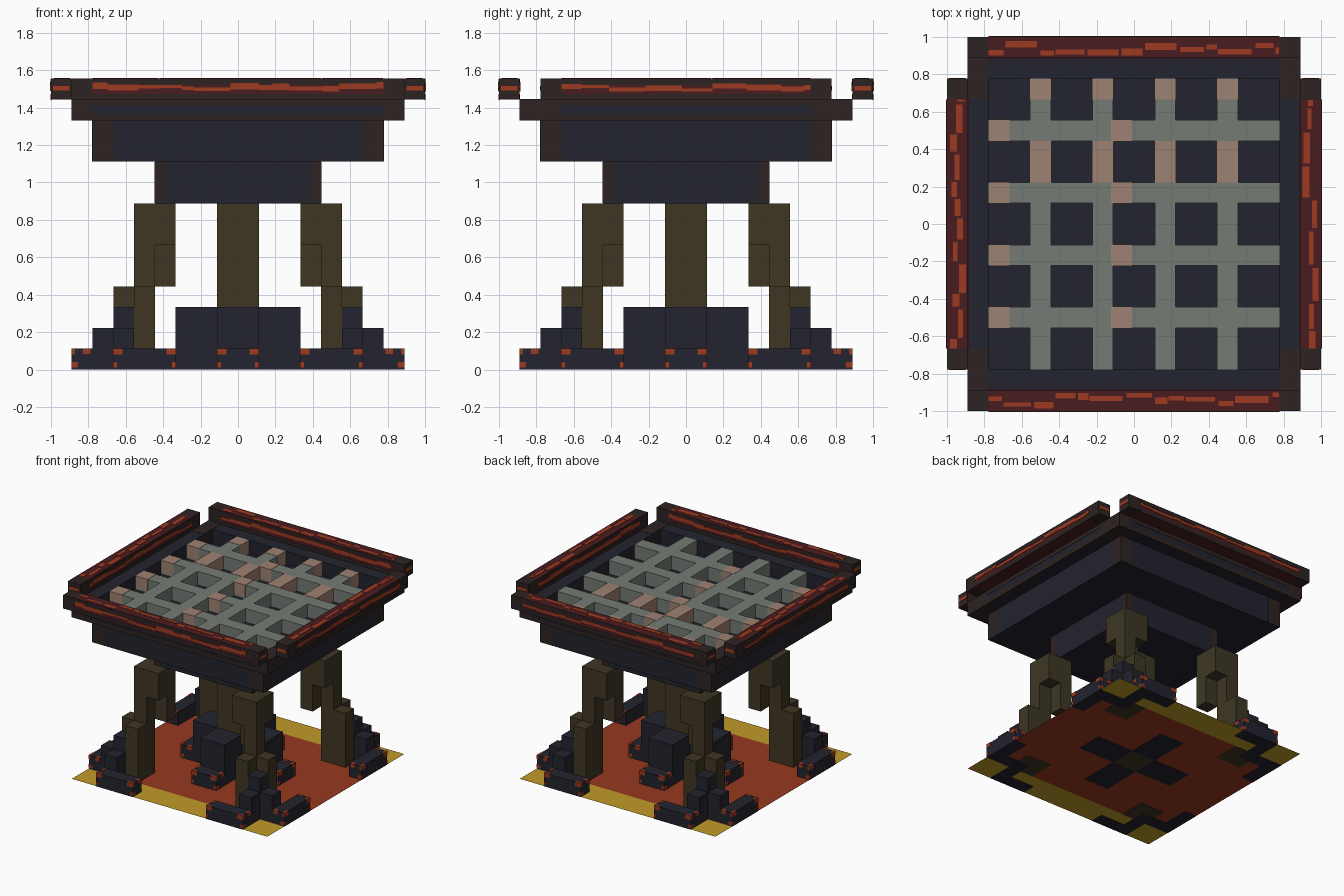
import bpy, bmesh, random
from mathutils import Vector

if "Cube" in bpy.data.objects:
    bpy.data.objects.remove(bpy.data.objects["Cube"])
random.seed(4)
U = 1 / 9  # block size


def lin(c):
    return c / 12.92 if c <= 0.04045 else ((c + 0.055) / 1.055) ** 2.4


def material(name, hexcol):
    rgb = [lin(int(hexcol[i:i + 2], 16) / 255) for i in (0, 2, 4)]
    m = bpy.data.materials.new(name)
    m.use_nodes = True
    m.diffuse_color = (*rgb, 1)
    b = m.node_tree.nodes["Principled BSDF"]
    b.inputs["Base Color"].default_value = (*rgb, 1)
    b.inputs["Roughness"].default_value = 0.9
    return m


NAVY = material("dark navy stone", "22232e")
BROWN = material("dark brown trim", "2d2322")
OLIVE = material("olive wood", "3e3624")
GREY = material("grey grate", "757b74")
TAN = material("tan rust", "9e8272")
MAROON = material("maroon rim", "4a1c20")
EMBER = material("ember orange", "9e3a20")
RED = material("red floor", "973820")
YELLOW = material("yellow border", "c09a28")


def boxes(name, mat, items):
    """One object from boxes given as (x0, x1, y0, y1, z0, z1) in blocks."""
    bm = bmesh.new()
    for x0, x1, y0, y1, z0, z1 in items:
        vs = bmesh.ops.create_cube(bm, size=1)["verts"]
        lo = Vector((min(x0, x1), min(y0, y1), z0))
        hi = Vector((max(x0, x1), max(y0, y1), z1))
        for v in vs:
            v.co = Vector([(lo[i] + hi[i]) / 2 + v.co[i] * (hi[i] - lo[i])
                           for i in range(3)]) * U
    me = bpy.data.meshes.new(name)
    bm.to_mesh(me)
    bm.free()
    me.materials.append(mat)
    ob = bpy.data.objects.new(name, me)
    bpy.context.collection.objects.link(ob)
    return ob


def corners(items):
    """Repeat boxes in all four corners."""
    return [(a * sx, b * sx, c * sy, d * sy, e, f) for sx in (1, -1)
            for sy in (1, -1) for a, b, c, d, e, f in items]


def swap(items):
    """Exchange x and y."""
    return [(c, d, a, b, e, f) for a, b, c, d, e, f in items]


def both(items):
    """Repeat boxes on the +y and -y sides."""
    return items + [(a, b, -d, -c, e, f) for a, b, c, d, e, f in items]


# Floor sheet with yellow borders
def sheet(name, mat, x, y0, y1):
    me = bpy.data.meshes.new(name)
    z = 0.002
    me.from_pydata([(-x * U, y0 * U, z), (x * U, y0 * U, z),
                    (x * U, y1 * U, z), (-x * U, y1 * U, z)], [], [(0, 1, 2, 3)])
    me.materials.append(mat)
    bpy.context.collection.objects.link(bpy.data.objects.new(name, me))


sheet("floor", RED, 8, -6, 6)
sheet("floor_border_front", YELLOW, 8, -8, -6)
sheet("floor_border_back", YELLOW, 8, 6, 8)

# Central column with four stone buttresses
boxes("center_column", OLIVE, [(-1, 1, -1, 1, 0, 8)])
arm = both([(-1, 1, 1, 3, 0, 3)])
toe = both([(-1, 1, 3, 4, 0, 1)])
boxes("center_buttresses", NAVY, arm + swap(arm))
boxes("center_toes", NAVY, toe + swap(toe))

# Corner legs: L-shaped post, stepped joint, upper block
boxes("lower_legs", OLIVE, corners([(4, 5, 4, 6, 0, 4), (5, 6, 4, 5, 0, 4)]))
boxes("upper_legs", OLIVE, corners([(3, 5, 3, 5, 6, 8), (3, 4, 3, 4, 4, 6),
                                    (4, 5, 4, 5, 4, 6)]))

# Stepped stones around the corner legs
step = [(5, 6, 6, 7, 0, 2)]
boxes("leg_stones", NAVY, corners([(5, 6, 5, 6, 0, 3)] + step + swap(step)))
low = [(3, 6, 7, 8, 0, 1)]
boxes("leg_toes", NAVY, corners(low + swap(low)))

# Ember flecks on the ends of the low stones
flecks = []
E = 0.02
for x0, x1, y0, y1 in ((3, 6, 7, 8), (-1, 1, 3, 4)):
    for end, d in ((x0, 1), (x1, -1)):
        s = -d * E
        flecks += [(end + s, end + d * 0.45, y1 - 0.15, y1 + E, 0.72, 1 + E),
                   (end + s, end + d * 0.2, y0 + 0.1, y0 + 0.45, 0.75, 1 + E),
                   (end + s, end + d * 0.18, y1 - 0.3, y1 + E, 0.1, 0.35)]
all_flecks = corners([f for f in flecks if f[2] > 5]) + both([f for f in flecks if f[2] < 5])
boxes("toe_embers", EMBER, all_flecks + swap(all_flecks))

# Bowl tiers with brown corner trim
boxes("bowl_base", NAVY, [(-4, 4, -4, 4, 8, 10)])
boxes("bowl_base_trim", BROWN, corners([(3.5, 4 + E, 3.5, 4 + E, 8.01, 9.99)]))
boxes("bowl_body", NAVY, [(-7, 7, -7, 7, 10, 12)])
boxes("bowl_body_trim", BROWN, corners([(6, 7 + E, 6, 7 + E, 10.01, 11.99)]))

# Frame around the grate
boxes("frame", NAVY, both([(-8, 8, 7, 8, 12, 13)]) +
      swap(both([(-7, 7, 7, 8, 12, 13)])))
boxes("frame_corners", BROWN, corners([(7, 8 + E, 6, 8 + E, 12 - E, 13 + E)]))
band = both([(-7, 7, 7.9, 8 + E, 12 - E, 12.3), (-7, 7, 7.9, 8 + E, 12.7, 12.99)])
boxes("frame_bands", BROWN, band + swap(band))

# Grate of crossing slats with rusty patches
rows = (-5, -2, 1, 4)
slats = [(-7, 7, r, r + 1, 12, 13) for r in rows]
cross = [(r, r + 1, a, b, 12, 13) for r in rows
         for a, b in ((-7, -5), (-4, -2), (-1, 1), (2, 4), (5, 7))]
boxes("grate", GREY, slats + cross)
rust = [(r - E, r + 1 + E, a, b, 12.1, 13 + E) for r in rows for a, b in ((2, 4), (6, 7 - E))]
rust += [(a, a + 1, r - E, r + 1 + E, 12.1, 13 + E) for r in rows for a in (-7 + E, -1.1)]
boxes("grate_rust", TAN, rust)

# Raised rim bars: maroon core, brown ends and edges
rims = (("front_back", 8, 7, lambda q: q), ("sides", 7, 6, swap))
for name, end, core, turn in rims:
    boxes("rim_" + name, MAROON, turn(both([(-core, core, 8, 9, 13, 14)])))
    tips = [(s * core, s * end, 8, 9, 13, 14) for s in (1, -1)]
    boxes("rim_ends_" + name, BROWN, turn(both(tips)))
    edges = [(-core, core, a, a + 2 * E, z, z + 0.28) for a in (8 - E, 9 - E)
             for z in (13 - E, 13.7)]
    boxes("rim_edges_" + name, BROWN, turn(both(edges)))
    # Glowing streaks along the top and both faces
    streaks = []
    for sgn in (1, -1):
        x = -core
        while x < core:
            w = min(random.uniform(0.5, 1.8), core - x)
            t = random.uniform(8.05, 8.6)
            streaks.append((x, x + w * 0.9, sgn * t, sgn * (t + random.uniform(0.2, 0.36)),
                            13.9, 14 + E))
            z = random.uniform(13.38, 13.55)
            for a in (8, 9):
                streaks.append((x, x + w, sgn * (a - 2 * E), sgn * (a + 2 * E),
                                z, z + random.uniform(0.15, 0.32)))
            x += w
        for s in (1, -1):
            streaks.append((s * (end - 0.1), s * (end + E), sgn * 8.1, sgn * 8.9, 13.42, 13.65))
    boxes("rim_streaks_" + name, EMBER, turn(streaks))
